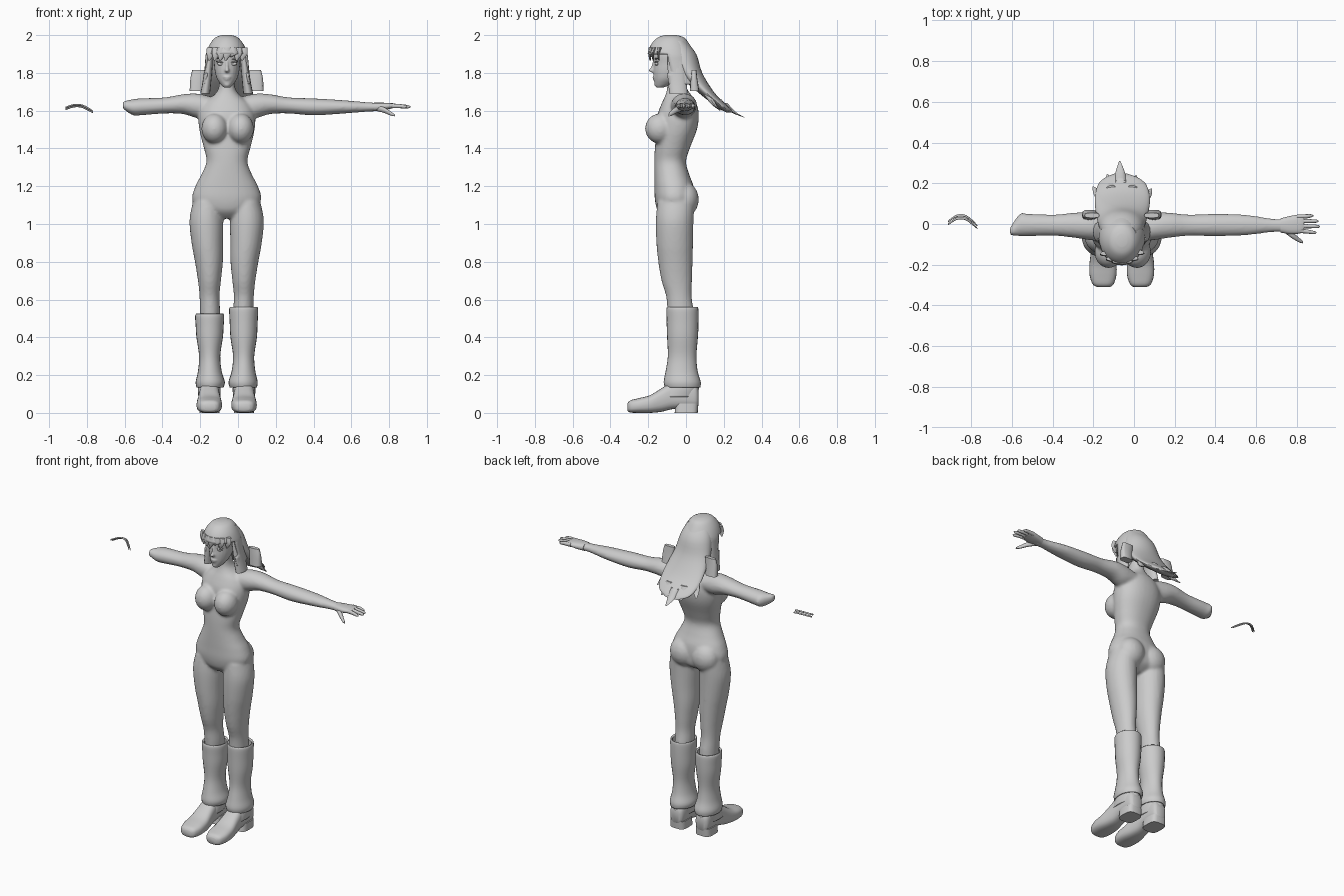
import bpy, bmesh, math
from mathutils import Vector, Matrix

MID = -0.06   # the figure's own mirror plane

grey = bpy.data.materials.new("plain grey")
grey.diffuse_color = (0.6, 0.6, 0.6, 1)


def loft(bm, axis, rows, n=24, power=2.0, steps=4, caps=True):
    """Skin rounded sections (t, a0, a1, b0, b1) laid along an axis."""
    keys = [Vector(r) for r in rows]
    path = []
    for i in range(len(keys) - 1):
        p0, p1, p2, p3 = keys[max(i - 1, 0)], keys[i], keys[i + 1], keys[min(i + 2, len(keys) - 1)]
        for s in range(steps):
            u = s / steps
            path.append(0.5 * (2 * p1 + (p2 - p0) * u + (2 * p0 - 5 * p1 + 4 * p2 - p3) * u * u
                               + (3 * p1 - p0 - 3 * p2 + p3) * u ** 3))
    path.append(keys[-1])
    rings = []
    for t, a0, a1, b0, b1 in path:
        ring = []
        for k in range(n):
            ang = 2 * math.pi * k / n
            c, s = math.cos(ang), math.sin(ang)
            a = (a0 + a1) / 2 + (a1 - a0) / 2 * math.copysign(abs(c) ** (2 / power), c)
            b = (b0 + b1) / 2 + (b1 - b0) / 2 * math.copysign(abs(s) ** (2 / power), s)
            ring.append(bm.verts.new({'z': (a, b, t), 'x': (t, a, b), 'y': (a, t, b)}[axis]))
        rings.append(ring)
    for r, q in zip(rings, rings[1:]):
        for k in range(n):
            bm.faces.new((r[k], r[(k + 1) % n], q[(k + 1) % n], q[k]))
    if caps:
        bm.faces.new(rings[0])
        bm.faces.new(rings[-1])


def flip(axis, rows):
    """Mirror section rows to the other side of the figure."""
    m = 2 * MID
    if axis == 'x':
        return [(m - r[0],) + tuple(r[1:]) for r in rows]
    return [(r[0], m - r[2], m - r[1], r[3], r[4]) for r in rows]


def ball(bm, centre, radii, tilt=0):
    mat = Matrix.Translation(centre) @ Matrix.Rotation(tilt, 4, 'Y') @ Matrix.Diagonal((*radii, 1))
    bmesh.ops.create_uvsphere(bm, u_segments=20, v_segments=12, radius=1, matrix=mat)


def finish(name, bm, remesh=0, solid=0, angle=50):
    bmesh.ops.recalc_face_normals(bm, faces=bm.faces[:])
    me = bpy.data.meshes.new(name)
    bm.to_mesh(me)
    bm.free()
    me.materials.append(grey)
    for p in me.polygons:
        p.use_smooth = True
    me.set_sharp_from_angle(angle=math.radians(angle))
    ob = bpy.data.objects.new(name, me)
    bpy.context.collection.objects.link(ob)
    if solid:
        m = ob.modifiers.new("thickness", 'SOLIDIFY')
        m.thickness, m.offset = solid, -1
    if remesh:
        m = ob.modifiers.new("blend", 'REMESH')
        m.mode, m.voxel_size, m.use_smooth_shade = 'VOXEL', remesh, True
        m = ob.modifiers.new("soften", 'SMOOTH')
        m.factor, m.iterations = 0.5, 5
    return ob


def part(name, axis, rows, solid=0, angle=50, **kw):
    bm = bmesh.new()
    loft(bm, axis, rows, **kw)
    return finish(name, bm, solid=solid, angle=angle)


# Body: torso, bust, hips, legs and arms blended into one skin
body = bmesh.new()
loft(body, 'z', [
    (1.03, -.10, -.02, -.11, -.02), (1.07, -.20, .08, -.15, .035), (1.13, -.243, .123, -.165, .045),
    (1.2, -.226, .106, -.167, .04), (1.26, -.195, .075, -.168, .018), (1.33, -.167, .05, -.168, .0),
    (1.4, -.18, .065, -.165, .02), (1.5, -.205, .088, -.155, .058), (1.58, -.208, .09, -.15, .068),
    (1.64, -.18, .062, -.128, .055), (1.68, -.13, .012, -.11, .03), (1.72, -.103, -.015, -.1, .005),
    (1.79, -.098, -.02, -.1, -.01)], n=32, power=2.2)
leg = [(1.12, -.03, .118, -.15, .045), (1.02, -.042, .137, -.16, .04), (.9, -.041, .126, -.157, .037),
       (.8, -.04, .108, -.147, .035), (.7, -.03, .092, -.13, .032), (.62, -.022, .084, -.106, .03),
       (.54, -.025, .082, -.098, .04), (.45, -.02, .08, -.09, .045)]
arm = [(.0, -.085, .045, 1.57, 1.668), (.09, -.08, .055, 1.56, 1.69), (.17, -.068, .056, 1.582, 1.687),
       (.27, -.058, .046, 1.585, 1.67), (.4, -.06, .05, 1.575, 1.665)]
forearm = [(.55, -.055, .045, 1.584, 1.656), (.68, -.04, .026, 1.594, 1.645), (.75, -.042, .028, 1.597, 1.641)]
stump = [(.44, -.06, .05, 1.577, 1.66), (.49, -.055, -.02, 1.61, 1.65)]
loft(body, 'z', leg)
loft(body, 'z', flip('z', leg))
loft(body, 'x', arm + forearm)
loft(body, 'x', flip('x', arm + stump))
for side in (-1, 1):
    ball(body, (MID + .005 + side * .069, -.138, 1.505), (.07, .079, .08))
    ball(body, (MID + side * .078, -.005, 1.13), (.088, .073, .09))
finish("body", body, remesh=.009)

# Complete hand: palm, four fingers and thumb
part("palm", 'x', [(.72, -.042, .028, 1.597, 1.642), (.77, -.05, .04, 1.602, 1.642),
                   (.815, -.046, .046, 1.612, 1.64), (.835, -.036, .04, 1.617, 1.636)], n=16, power=2.5)
for i, (base, tip, end) in enumerate([(.036, .04, .88), (.014, .014, .905), (-.01, -.012, .912), (-.032, -.042, .895)]):
    part("finger_%d" % (i + 1), 'x', [
        (.80, base - .011, base + .011, 1.612, 1.638), (.85, (base + tip) / 2 - .01, (base + tip) / 2 + .01, 1.613, 1.636),
        (end - .012, tip - .008, tip + .008, 1.612, 1.63), (end, tip - .003, tip + .003, 1.617, 1.624)], n=10, steps=3)
part("thumb", 'x', [(.735, -.04, -.01, 1.597, 1.63), (.775, -.07, -.038, 1.587, 1.618),
                    (.81, -.09, -.067, 1.573, 1.595), (.83, -.095, -.085, 1.57, 1.58)], n=10)

# Loose arched strips beyond the shortened arm
for i, (dy, dz) in enumerate([(0, 0), (-.014, .008)]):
    part("loose_strip_%d" % (i + 1), 'x', [
        (-.912, .008 + dy, .018 + dy, 1.603 + dz, 1.613 + dz), (-.87, .034 + dy, .046 + dy, 1.617 + dz, 1.627 + dz),
        (-.83, .034 + dy, .046 + dy, 1.616 + dz, 1.626 + dz), (-.795, .01 + dy, .022 + dy, 1.6 + dz, 1.611 + dz),
        (-.768, -.012 + dy, -.006 + dy, 1.587 + dz, 1.593 + dz)], n=8)

# Leg warmers, shoes and heels on both sides
warmer = [(.56, -.043, .102, -.1, .062), (.545, -.047, .107, -.104, .066), (.48, -.044, .104, -.102, .066),
          (.4, -.04, .1, -.1, .063), (.3, -.026, .086, -.096, .055), (.22, -.034, .092, -.108, .062),
          (.165, -.05, .104, -.118, .078), (.135, -.044, .1, -.112, .076)]
shoe = [(-.31, .0, .06, .012, .05), (-.295, -.02, .083, .002, .066), (-.25, -.034, .098, .0, .078),
        (-.19, -.034, .098, .0, .094), (-.13, -.026, .09, .006, .13), (-.07, -.02, .084, .02, .165),
        (.0, -.02, .082, .024, .17), (.05, -.014, .076, .026, .15), (.066, .0, .06, .04, .12)]
heel = [(0, -.022, .084, -.06, .062), (.05, -.02, .082, -.055, .066)]
cuff = [(.085, -.026, .09, -.15, .06), (.13, -.028, .092, -.12, .068), (.17, -.02, .085, -.1, .06)]
for label in ("left", "right"):
    turn = (lambda r: r) if label == "left" else (lambda r: flip('z', r))
    top = warmer if label == "left" else [(.525,) + warmer[0][1:], (.51,) + warmer[1][1:], (.46,) + warmer[2][1:]] + warmer[3:]
    part(label + "_leg_warmer", 'z', turn(top), solid=.012, caps=False)
    part(label + "_shoe", 'y', turn(shoe), power=2.8)
    part(label + "_heel", 'z', turn(heel), power=3.5, steps=1)
    part(label + "_shoe_cuff", 'z', turn(cuff), solid=.006, caps=False)

# Head with nose, lips and chin
head = bmesh.new()
loft(head, 'z', [(1.722, -.075, -.041, -.158, -.12), (1.74, -.092, -.024, -.166, -.075), (1.77, -.112, -.004, -.17, -.035),
                 (1.81, -.123, .007, -.173, .0), (1.85, -.127, .011, -.171, .02), (1.9, -.13, .014, -.17, .03),
                 (1.95, -.112, -.004, -.14, .01), (1.975, -.08, -.036, -.1, -.03)])
loft(head, 'z', [(1.868, -.064, -.052, -.175, -.14), (1.83, -.067, -.049, -.186, -.14),
                 (1.812, -.072, -.044, -.199, -.14), (1.8, -.067, -.049, -.178, -.14)], n=12)
ball(head, (-.058, -.166, 1.778), (.022, .012, .006))
ball(head, (-.058, -.165, 1.767), (.018, .011, .006))
ball(head, (-.058, -.152, 1.738), (.018, .016, .013))
finish("head", head, remesh=.005)

# Eyes, lashes and brows
for side, label in ((1, "left"), (-1, "right")):
    for name, dx, y, z, r, tilt in [("eye", .033, -.155, 1.847, (.02, .009, .009), -.1),
                                    ("lash", .035, -.156, 1.857, (.025, .012, .004), -.15),
                                    ("brow", .036, -.154, 1.874, (.026, .011, .003), -.2)]:
        bm = bmesh.new()
        ball(bm, (-.058 + side * dx, y, z), r, side * tilt)
        finish(label + "_" + name, bm)

# Hair cap, opened in front of the face
cap = bmesh.new()
loft(cap, 'z', [(2.0, -.085, -.035, -.11, -.05), (1.987, -.12, -.0, -.15, -.01), (1.95, -.15, .03, -.185, .02),
                (1.9, -.17, .05, -.203, .05), (1.86, -.174, .055, -.2, .062), (1.8, -.178, .06, -.19, .08),
                (1.74, -.184, .066, -.18, .09)], n=36)
gone = [f for f in cap.faces if (f.calc_center_median().z < 1.9 and f.calc_center_median().y < -.09) or
        (len(f.verts) > 4 and f.calc_center_median().z < 1.8)]
bmesh.ops.delete(cap, geom=gone, context='FACES')
finish("hair_cap", cap, solid=.01)

# Fringe of pointed strands around the brow
for i in range(7):
    x = -.145 + i * .029
    y = -.077 - .12 * math.sqrt(max(0, 1 - ((x + .06) / .112) ** 2))
    low = 1.865 if i != 4 else 1.885
    part("fringe_%d" % (i + 1), 'z', [(1.935, x - .02, x + .02, y, y + .022), (1.9, x - .021, x + .021, y - .003, y + .01),
                                      (low, x - .012, x - .004, y + .004, y + .009)], n=8)

# Long back hair sweeping away, ending in ragged points
part("back_hair", 'z', [(1.97, -.125, .01, -.1, .0), (1.9, -.16, .04, -.1, .054), (1.8, -.18, .06, -.05, .086),
                        (1.7, -.192, .078, .06, .147), (1.64, -.185, .07, .135, .205), (1.61, -.165, .045, .175, .236),
                        (1.59, -.12, -.01, .215, .25)], n=28)
for i, (x, y, z, tx, ty, tz) in enumerate([(-.15, .12, 1.67, -.2, .185, 1.6), (-.11, .17, 1.64, -.13, .245, 1.59),
                                           (-.065, .2, 1.62, -.07, .31, 1.565), (-.01, .17, 1.64, .01, .24, 1.59),
                                           (.04, .12, 1.67, .085, .175, 1.61)]):
    part("hair_point_%d" % (i + 1), 'z', [
        (z + .02, x - .03, x + .03, y - .03, y + .02), ((z + tz) / 2, (x + tx) / 2 - .024, (x + tx) / 2 + .024, (y + ty) / 2 - .02, (y + ty) / 2 + .01),
        (tz, tx - .004, tx + .004, ty - .006, ty)], n=10)

# Hanging side locks and the flared flaps behind them
lock = [(1.9, .01, .046, -.1, -.01), (1.82, .016, .058, -.098, .0), (1.75, .022, .068, -.095, .005), (1.69, .028, .08, -.09, .01)]
flap = [(1.815, .05, .122, .03, .055), (1.77, .055, .132, .025, .06), (1.705, .06, .136, .02, .07)]
for label in ("left", "right"):
    turn = (lambda r: r) if label == "left" else (lambda r: flip('z', r))
    part(label + "_side_lock", 'z', turn(lock), n=14)
    part(label + "_hair_flap", 'z', turn(flap), n=12, power=3)
